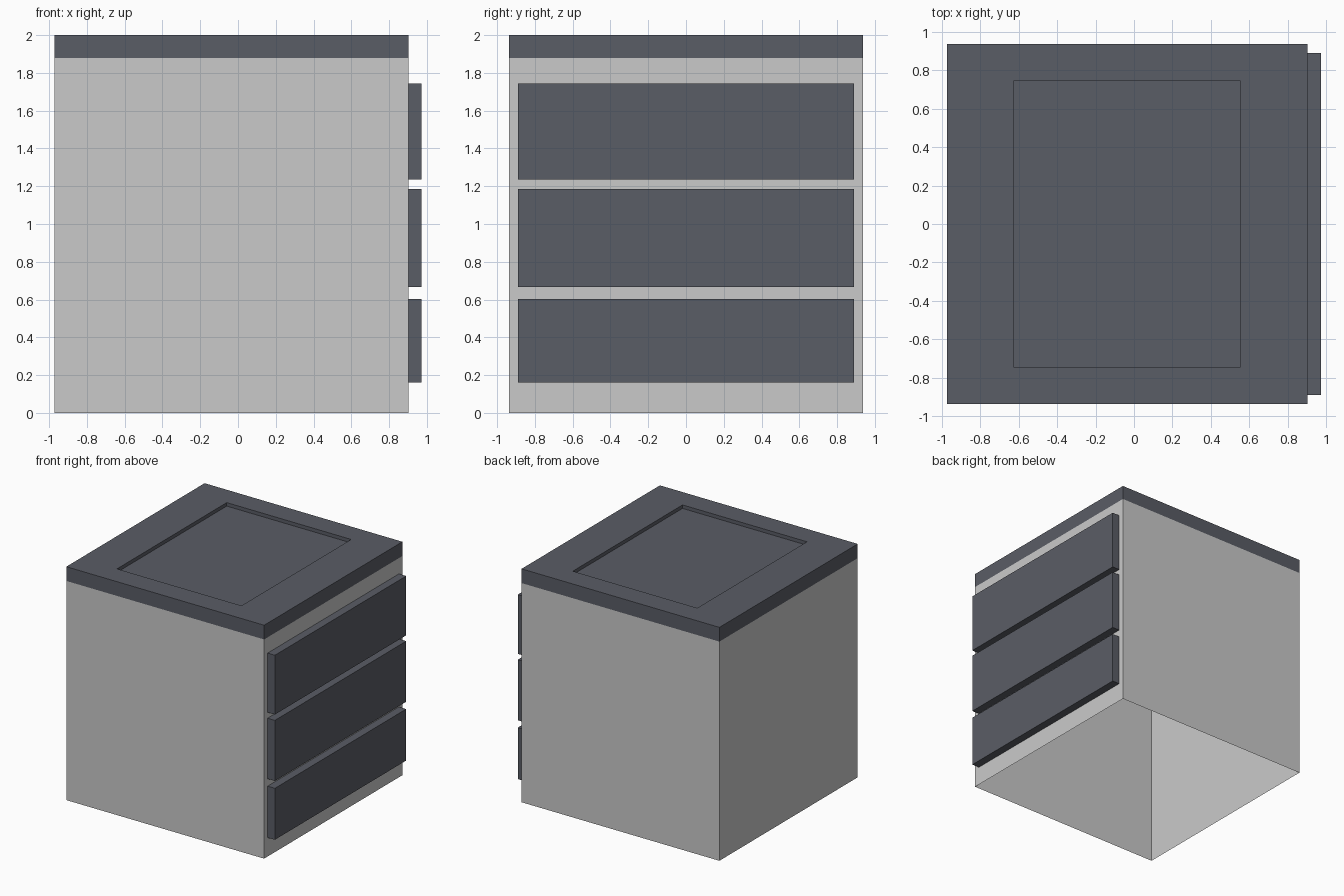
import bpy
import bmesh
from mathutils import Vector

if "Cube" in bpy.data.objects:
    bpy.data.objects.remove(bpy.data.objects["Cube"])


def material(name, rgb):
    m = bpy.data.materials.new(name)
    m.diffuse_color = (*rgb, 1.0)
    m.use_nodes = True
    m.node_tree.nodes["Principled BSDF"].inputs["Base Color"].default_value = m.diffuse_color
    return m


LIGHT = material("light_grey", (0.59, 0.59, 0.59))
DARK = material("slate_grey", (0.102, 0.109, 0.132))


def box(name, x, y, z, mat, open_sides=(), recess=None):
    """Box between ranges; open_sides are outward directions left without a face."""
    bm = bmesh.new()
    bmesh.ops.create_cube(bm, size=1)
    for v in bm.verts:
        v.co = [r[0] if c < 0 else r[1] for c, r in zip(v.co, (x, y, z))]
    bm.normal_update()
    gone = [f for f in bm.faces
            if any(f.normal.dot(Vector(d)) > 0.9 for d in open_sides)]
    bmesh.ops.delete(bm, geom=gone, context='FACES')
    if recess:
        # inset the top face to the recess outline, then sink its floor
        rx, ry, depth = recess
        top = max(bm.faces, key=lambda f: f.normal.z)
        bmesh.ops.inset_region(bm, faces=[top], thickness=0.1)
        cx = sum(v.co.x for v in top.verts) / 4
        for v in top.verts:
            v.co.x = rx[0] if v.co.x < cx else rx[1]
            v.co.y = ry[0] if v.co.y < 0 else ry[1]
        floor = bmesh.ops.extrude_discrete_faces(bm, faces=[top])["faces"][0]
        for v in floor.verts:
            v.co.z -= depth
    me = bpy.data.meshes.new(name)
    bm.to_mesh(me)
    bm.free()
    me.materials.append(mat)
    ob = bpy.data.objects.new(name, me)
    bpy.context.collection.objects.link(ob)
    return ob


BX, BY = (-0.972, 0.903), (-0.936, 0.936)
UP, DOWN = (0, 0, 1), (0, 0, -1)

# Hollow cabinet, open underneath
box("cabinet_body", BX, BY, (0, 1.878), LIGHT, (UP, DOWN))

# Top slab with a shallow sunken panel
box("cabinet_top", BX, BY, (1.878, 2.0), DARK, (DOWN,),
    recess=((-0.627, 0.553), (-0.743, 0.743), 0.03))

# Three drawer fronts on the right side
for i, z in enumerate([(0.162, 0.603), (0.666, 1.185), (1.235, 1.743)], 1):
    box(f"drawer_front_{i}", (0.903, 0.972), (-0.889, 0.889), z, DARK, ((-1, 0, 0),))
